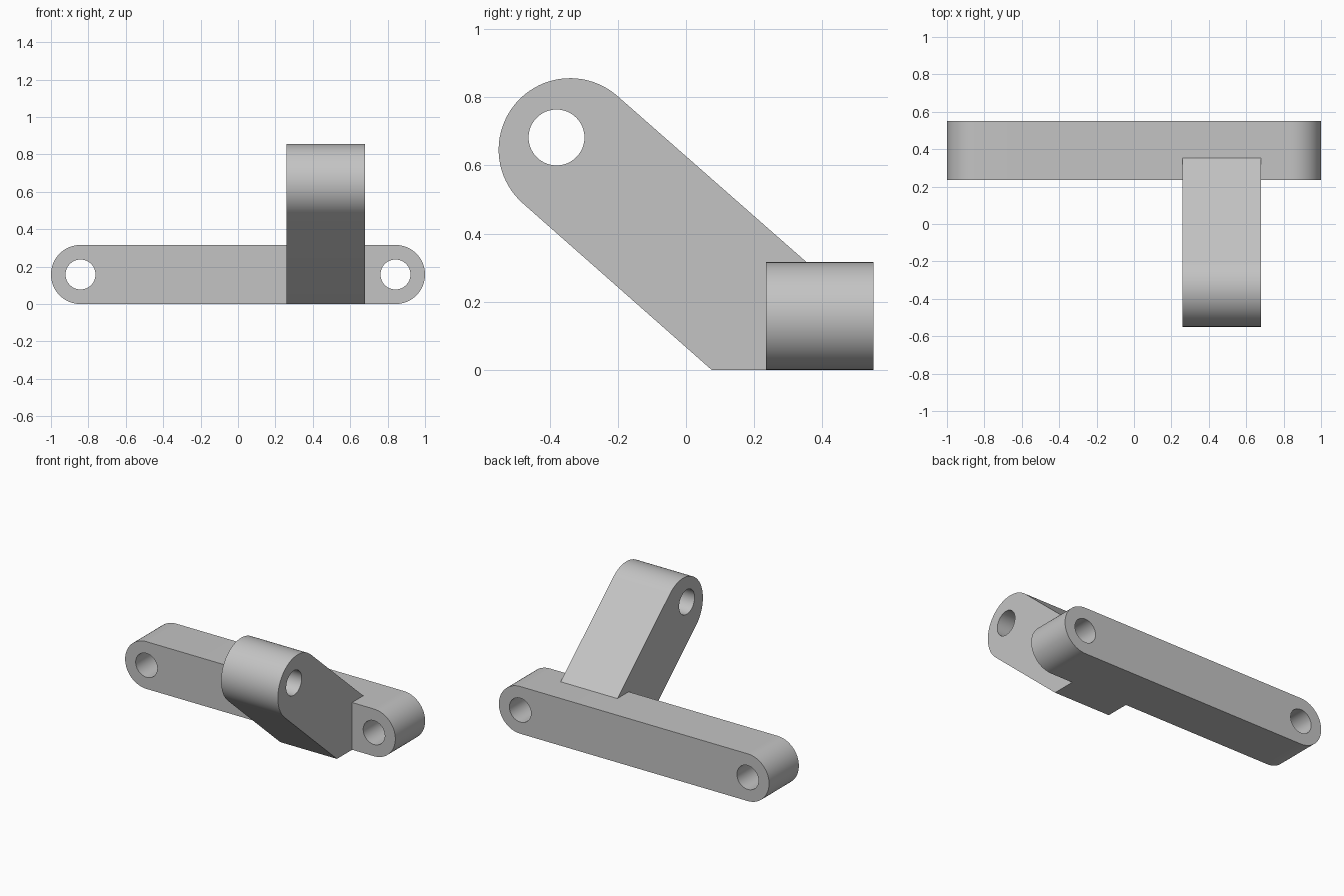
import bpy, bmesh
from math import cos, sin, pi, radians, atan2
from mathutils import Vector

cube = bpy.data.objects.get("Cube")
if cube:
    bpy.data.objects.remove(cube, do_unlink=True)

grey = bpy.data.materials.new("plain grey")
grey.use_nodes = True
colour = (0.55, 0.55, 0.55, 1)
grey.diffuse_color = colour
grey.node_tree.nodes["Principled BSDF"].inputs["Base Color"].default_value = colour


def arc(cx, cz, r, start, sweep, steps):
    return [(cx + r * cos(start + sweep * i / steps), cz + r * sin(start + sweep * i / steps))
            for i in range(steps + 1)]


def circle(cx, cz, r, n=64):
    return arc(cx, cz, r, 0, 2 * pi, n)[:-1]


def plate(name, loops, place, depth):
    """Fill an outline with holes, then extrude it along depth."""
    bm = bmesh.new()
    edges = []
    for loop in loops:
        vs = [bm.verts.new(place(u, v)) for u, v in loop]
        edges += [bm.edges.new((a, b)) for a, b in zip(vs, vs[1:] + vs[:1])]
    bmesh.ops.triangle_fill(bm, edges=edges, use_beauty=True)
    ext = bmesh.ops.extrude_face_region(bm, geom=bm.faces[:], use_keep_orig=True)
    moved = [g for g in ext["geom"] if isinstance(g, bmesh.types.BMVert)]
    bmesh.ops.translate(bm, verts=moved, vec=Vector(depth))
    bmesh.ops.recalc_face_normals(bm, faces=bm.faces[:])
    mesh = bpy.data.meshes.new(name)
    bm.to_mesh(mesh)
    bm.free()
    mesh.materials.append(grey)
    obj = bpy.data.objects.new(name, mesh)
    bpy.context.collection.objects.link(obj)
    bpy.ops.object.select_all(action="DESELECT")
    obj.select_set(True)
    bpy.context.view_layer.objects.active = obj
    bpy.ops.object.shade_smooth_by_angle(angle=radians(30))
    return obj


# Base bar: rounded ends with a through hole in each
R = 0.158
bar = arc(1 - R, R, R, -pi / 2, pi, 32) + arc(R - 1, R, R, pi / 2, pi, 32)
plate("base_bar", [bar, circle(1 - R, R, 0.08), circle(R - 1, R, 0.08)],
      lambda u, v: (u, 0.235, v), (0, 0.315, 0))

# Slanted arm: rounded top with an off-centre hole, foot buried in the bar
slope = atan2(0.555, 0.49)
outline = arc(-0.34, 0.646, 0.21, pi / 2 - atan2(0.49, 0.555), pi, 40)
outline += [(0.075, 0), (0.235, 0), (0.355, 0.315)]
plate("slanted_arm", [outline, circle(-0.38, 0.682, 0.082)],
      lambda u, v: (0.26, u, v), (0.42, 0, 0))
